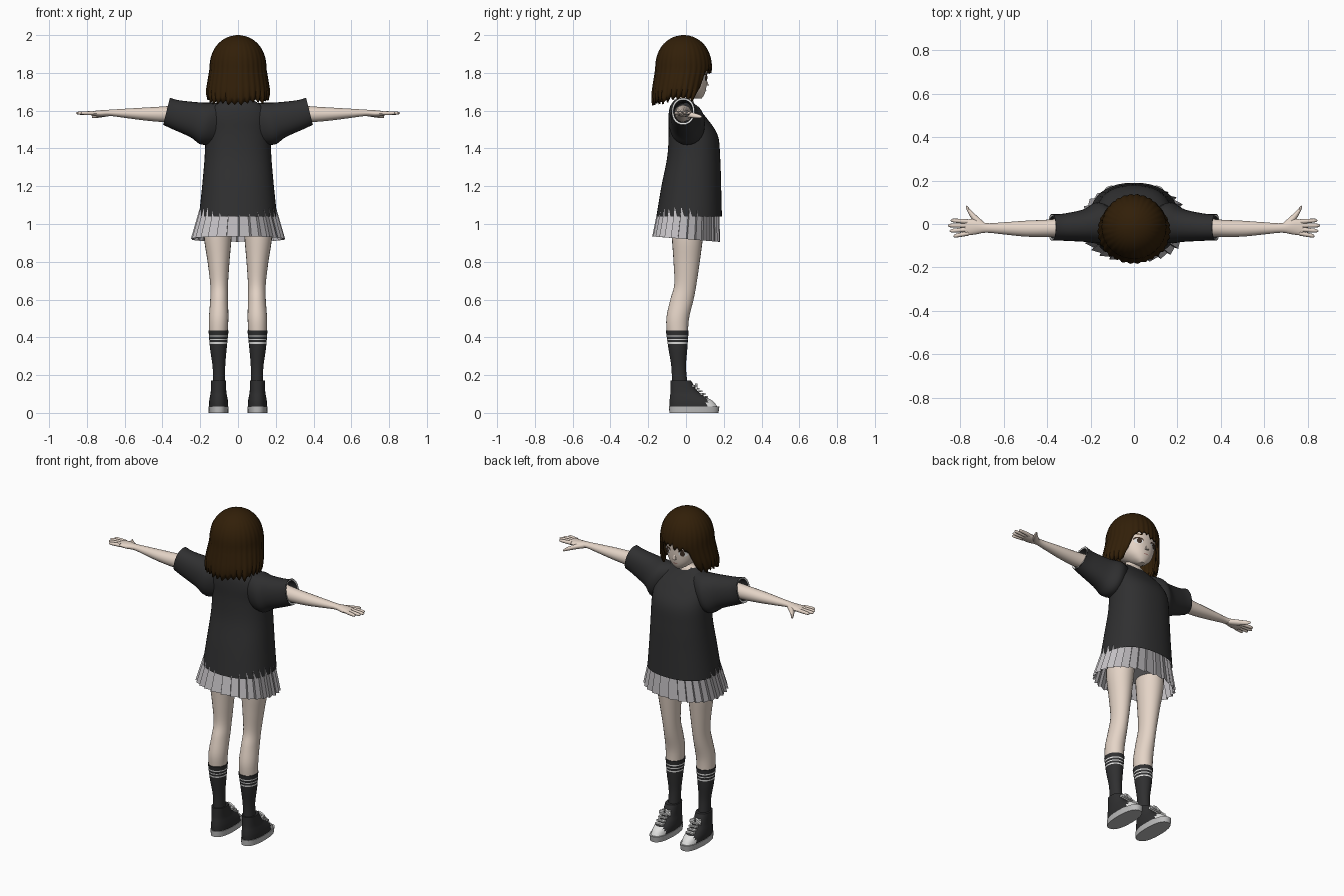
import bpy, bmesh, math, random

random.seed(4)
cube = bpy.data.objects.get("Cube")
if cube:
    bpy.data.objects.remove(cube)


def material(name, r, g, b):
    m = bpy.data.materials.new(name)
    m.use_nodes = True
    m.diffuse_color = (r, g, b, 1)
    bsdf = next(n for n in m.node_tree.nodes if n.type == 'BSDF_PRINCIPLED')
    bsdf.inputs["Base Color"].default_value = (r, g, b, 1)
    bsdf.inputs["Roughness"].default_value = 0.8
    return m


SKIN = material("skin", 0.78, 0.66, 0.57)
HAIR = material("brown hair", 0.031, 0.0135, 0.0025)
CLOTH = material("charcoal cloth", 0.029, 0.029, 0.03)
SKIRT = material("pale grey skirt", 0.55, 0.53, 0.55)
FOLD = material("skirt fold grey", 0.25, 0.24, 0.25)
WHITE = material("white", 0.75, 0.75, 0.74)
SOLE = material("sole grey", 0.5, 0.5, 0.5)
IRIS = material("dark iris", 0.05, 0.03, 0.02)
LIP = material("lip", 0.42, 0.2, 0.17)


def finish(name, bm, mats, mirror=False, angle=40):
    bmesh.ops.recalc_face_normals(bm, faces=bm.faces)
    mesh = bpy.data.meshes.new(name)
    bm.to_mesh(mesh)
    bm.free()
    for m in mats:
        mesh.materials.append(m)
    ob = bpy.data.objects.new(name, mesh)
    bpy.context.collection.objects.link(ob)
    bpy.ops.object.select_all(action='DESELECT')
    ob.select_set(True)
    bpy.context.view_layer.objects.active = ob
    bpy.ops.object.shade_smooth_by_angle(angle=math.radians(angle))
    if mirror:
        ob.modifiers.new("Mirror", 'MIRROR').use_mirror_merge = False
    return ob


def dense(secs, steps=5):
    """Smoothly interpolate the section list."""
    out = []
    for i in range(len(secs) - 1):
        p0, p1 = secs[max(i - 1, 0)], secs[i]
        p2, p3 = secs[i + 1], secs[min(i + 2, len(secs) - 1)]
        for k in range(steps):
            t = k / steps
            out.append([0.5 * (2 * b + (c - a) * t + (2 * a - 5 * b + 4 * c - d) * t ** 2
                               + (3 * b - a - 3 * c + d) * t ** 3)
                        for a, b, c, d in zip(p0, p1, p2, p3)])
    return out + [list(secs[-1])]


def bridge(bm, lower, upper):
    n = len(lower)
    return [bm.faces.new((lower[i], lower[(i + 1) % n], upper[(i + 1) % n], upper[i]))
            for i in range(n)]


def oval(angle, power):
    c, s = math.cos(angle), math.sin(angle)
    return (math.copysign(abs(c) ** (2 / power), c), math.copysign(abs(s) ** (2 / power), s))


def loft(secs, axis='z', n=24, power=2.0, caps=True, tilt=0.0, steps=5):
    """Each section is (position, a0, a1, b0, b1): a, b are x, y along z or y, z along x."""
    bm, rings = bmesh.new(), []
    for p, a0, a1, b0, b1 in dense(secs, steps):
        ring = []
        for i in range(n):
            c, s = oval(math.tau * i / n, power)
            a = (a0 + a1 + (a1 - a0) * c) / 2
            off = (b1 - b0) / 2 * s
            b = (b0 + b1) / 2 + off
            ring.append(bm.verts.new((a, b, p) if axis == 'z' else (p + tilt * off, a, b)))
        rings.append(ring)
    for lo, hi in zip(rings, rings[1:]):
        bridge(bm, lo, hi)
    if caps:
        bm.faces.new(rings[0])
        bm.faces.new(rings[-1])
    return bm


# Shirt body, sleeves and sleeve lining with a white rim
finish("shirt", loft([(1.04, -.207, .207, -.157, .19), (1.2, -.19, .19, -.13, .186),
                      (1.35, -.177, .177, -.1, .181), (1.47, -.172, .172, -.092, .168),
                      (1.56, -.168, .168, -.093, .11), (1.62, -.135, .135, -.085, .058),
                      (1.658, -.075, .075, -.06, .028)], n=40, power=2.3, caps=False), [CLOTH])
finish("sleeves", loft([(.09, -.06, .06, 1.43, 1.64), (.165, -.088, .1, 1.42, 1.642),
                        (.23, -.082, .068, 1.46, 1.644), (.33, -.077, .047, 1.503, 1.655),
                        (.378, -.076, .046, 1.525, 1.668)], 'x', 28, 2.2, False, -.25), [CLOTH], True)
lining = loft([(.378, -.075, .045, 1.526, 1.667), (.376, -.066, .036, 1.536, 1.657),
               (.32, -.062, .032, 1.54, 1.645)], 'x', 28, 2.2, False, -.25, 1)
lining.faces.index_update()
for f in lining.faces:
    f.material_index = int(f.index >= 28)
finish("sleeve_lining", lining, [WHITE, CLOTH], True)

# Arms, fingers and thumbs
finish("arms", loft([(.3, -.06, .03, 1.54, 1.63), (.4, -.06, .02, 1.54, 1.622),
                     (.5, -.058, .015, 1.549, 1.616), (.6, -.048, .008, 1.562, 1.61),
                     (.68, -.04, .004, 1.572, 1.605), (.73, -.048, .022, 1.568, 1.602),
                     (.78, -.054, .02, 1.576, 1.597)], 'x', 20), [SKIN], True)
for i, (tip, spread) in enumerate([(.832, -.056), (.85, -.032), (.858, -.007), (.845, .017)]):
    path = []
    for t, r in ((0, .011), (.5, .01), (.88, .008), (1, .002)):
        y = (-.043 + .018 * i) * (1 - t) + spread * t
        path.append((.765 + (tip - .765) * t, y - r, y + r, 1.587 - r, 1.587 + r))
    finish(f"fingers_{i + 1}", loft(path, 'x', 10, steps=3), [SKIN], True)
finish("thumbs", loft([(.685, -.03, .003, 1.57, 1.6), (.72, -.015, .034, 1.565, 1.596),
                       (.75, .025, .062, 1.561, 1.587), (.768, .058, .082, 1.56, 1.578),
                       (.774, .075, .084, 1.563, 1.57)], 'x', 12, steps=3), [SKIN], True)

# Legs, underskirt and socks with stripes
finish("legs", loft([(1.04, .03, .175, -.08, .1), (.93, .034, .18, -.075, .09),
                     (.8, .045, .161, -.066, .073), (.68, .053, .147, -.062, .055),
                     (.6, .053, .147, -.083, .04), (.5, .051, .154, -.104, .016),
                     (.41, .056, .153, -.1, .01)]), [SKIN], True)
finish("underskirt", loft([(.98, -.165, .165, -.08, .1), (1.01, -.175, .175, -.1, .12),
                           (1.1, -.15, .15, -.09, .12)], n=28), [SKIRT])
sock = loft([(.14, .068, .134, -.075, .01), (.24, .068, .134, -.077, 0),
             (.34, .06, .148, -.093, .007), (.436, .05, .156, -.107, .014)])
stripes = ((.366, .374), (.386, .392), (.404, .411))
for z in sum(stripes, ()):
    bmesh.ops.bisect_plane(sock, geom=sock.verts[:] + sock.edges[:] + sock.faces[:],
                           plane_co=(0, 0, z), plane_no=(0, 0, 1))
for f in sock.faces:
    f.material_index = int(any(a < f.calc_center_median().z < b for a, b in stripes))
finish("socks", sock, [CLOTH, WHITE], True)

# Shoes: upper with pale toe cap, sole, crossed laces and bow
shoe = loft([(.03, .052, .154, -.086, .168), (.06, .053, .153, -.087, .145),
             (.085, .057, .149, -.085, .105), (.115, .062, .144, -.082, .062),
             (.172, .063, .142, -.083, .026)], n=32, power=2.3)
for f in shoe.faces:
    c = f.calc_center_median()
    f.material_index = int(c.y > .112 and c.z < .075)
finish("shoes", shoe, [CLOTH, WHITE], True)
finish("soles", loft([(0, .051, .155, -.088, .172), (.034, .049, .157, -.09, .177)],
                     n=32, power=2.4, steps=1), [SOLE], True)
laces = bmesh.new()
for i in range(5):
    for sign in (-1, 1):
        bar = bmesh.ops.create_cube(laces, size=1)["verts"]
        bmesh.ops.scale(laces, verts=bar, vec=(.05, .009, .009))
        for v in bar:
            v.co.y += sign * v.co.x * .3 + .045 + .015 * i
            v.co.z += .142 - .014 * i
            v.co.x += .103
for sign in (-1, 1):
    loop = bmesh.ops.create_cube(laces, size=1)["verts"]
    bmesh.ops.scale(laces, verts=loop, vec=(.034, .014, .016))
    for v in loop:
        v.co.z += .14 - sign * v.co.x * .5
        v.co.y += .055
        v.co.x += .103 + sign * .02
finish("laces", laces, [WHITE], True)

# Pleated skirt, with each pleat stepping back along a darker fold
bm = bmesh.new()
rows, pleats = [], 28
for t in (0, .5, 1):
    ring = []
    for i in range(pleats):
        for part, r in ((0, .93), (.1, 1.0)):
            c, s = oval(math.tau * (i + part) / pleats, 2.25)
            z = 1.14 - t * (.22 + .014 * s)
            ring.append(bm.verts.new(((.186 + .064 * t) * r * c,
                                      .018 - .017 * t + (.155 + .025 * t) * r * s, z)))
    rows.append(ring)
for a, b in zip(rows, rows[1:]):
    for i, f in enumerate(bridge(bm, a, b)):
        f.material_index = int(i % 2 == 0)
finish("skirt", bm, [SKIRT, FOLD], angle=15)

# Neck and head
finish("neck", loft([(1.6, -.09, .09, -.065, .045), (1.648, -.072, .072, -.054, .04),
                     (1.675, -.046, .046, -.047, .028), (1.74, -.043, .043, -.045, .03)]), [SKIN])
HEAD = [(1.664, -.018, .018, .045, .082), (1.685, -.05, .05, -.01, .097),
        (1.72, -.084, .084, -.07, .107), (1.78, -.109, .109, -.115, .112),
        (1.85, -.116, .116, -.13, .11), (1.92, -.09, .09, -.1, .075), (1.96, -.04, .04, -.06, .02)]
finish("head", loft(HEAD, n=40, power=2.2), [SKIN])
nose = bmesh.new()
bmesh.ops.create_cone(nose, segments=8, radius1=.012, radius2=.002, depth=.035, cap_ends=True)
for v in nose.verts:
    v.co = (v.co.x, .108 + v.co.y * .9 - v.co.z * .2, 1.75 + v.co.z)
finish("nose", nose, [SKIN])


def face_y(x, z):
    secs = dense(HEAD)
    lo, hi = next((a, b) for a, b in zip(secs, secs[1:]) if a[0] <= z <= b[0])
    t = (z - lo[0]) / (hi[0] - lo[0])
    _, x0, x1, y0, y1 = [a + (b - a) * t for a, b in zip(lo, hi)]
    return (y0 + y1) / 2 + (y1 - y0) / 2 * (1 - min(abs(x / x1), 1) ** 2.2) ** (1 / 2.2)


def plate(name, cx, cz, w, h, mat, lift, mirror=True):
    """Thin oval laid on the face."""
    b = bmesh.new()
    pts = [(cx + w * math.cos(math.tau * i / 16), cz + h * math.sin(math.tau * i / 16))
           for i in range(16)]
    rim = [b.verts.new((x, face_y(x, z) + lift, z)) for x, z in pts]
    mid = b.verts.new((cx, face_y(cx, cz) + lift, cz))
    for i in range(16):
        b.faces.new((mid, rim[(i + 1) % 16], rim[i]))
    finish(name, b, [mat], mirror)


plate("upper_lashes", .052, 1.784, .027, .014, IRIS, .002)
plate("eye_whites", .052, 1.774, .024, .016, WHITE, .004)
plate("irises", .05, 1.775, .013, .016, IRIS, .006)
plate("eyebrows", .052, 1.815, .024, .003, HAIR, .003)
plate("mouth", 0, 1.706, .016, .003, LIP, .003, False)

# Bobbed hair: a domed sheet whose ragged hem rises above the face
bm = bmesh.new()
columns, levels = 120, 18
lengths = [random.uniform(-.01, .012) for _ in range(columns // 4)]
rows = [[] for _ in range(levels)]
for i in range(columns):
    phi = math.tau * i / columns - math.pi
    deg = abs(math.degrees(phi))
    side = min(max((deg - 32) / 16, 0), 1)
    hem = 1.808 - .148 * side - .022 * max(deg - 48, 0) / 132
    hem += lengths[i // 4] + (.014, .004, -.005, .004)[i % 4]
    for k in range(levels):
        t = (k + .35) / (levels - .65)
        z = 2 - (2 - hem) * t ** 1.5
        dome = max(0, 1 - (max(z - 1.82, 0) / .18) ** 2.3) ** .5
        low = max(1.82 - z, 0) / .18
        mid, half = -.013 - .033 * low, .15 - .005 * low
        curl = 1 - .1 * side * (max(t - .86, 0) / .14) ** 2
        wave = curl + t * (-.025, 0, .012, 0)[i % 4]
        rows[k].append(bm.verts.new(((.15 + .03 * low) * dome * wave * math.sin(phi),
                                     mid + half * dome * wave * math.cos(phi), z)))
crown = bm.verts.new((0, -.013, 2))
for i in range(columns):
    bm.faces.new((crown, rows[0][i], rows[0][(i + 1) % columns]))
for a, b in zip(rows, rows[1:]):
    bridge(bm, a, b)
hair = finish("hair", bm, [HAIR], angle=60)
shell = hair.modifiers.new("Thickness", 'SOLIDIFY')
shell.thickness = .012
